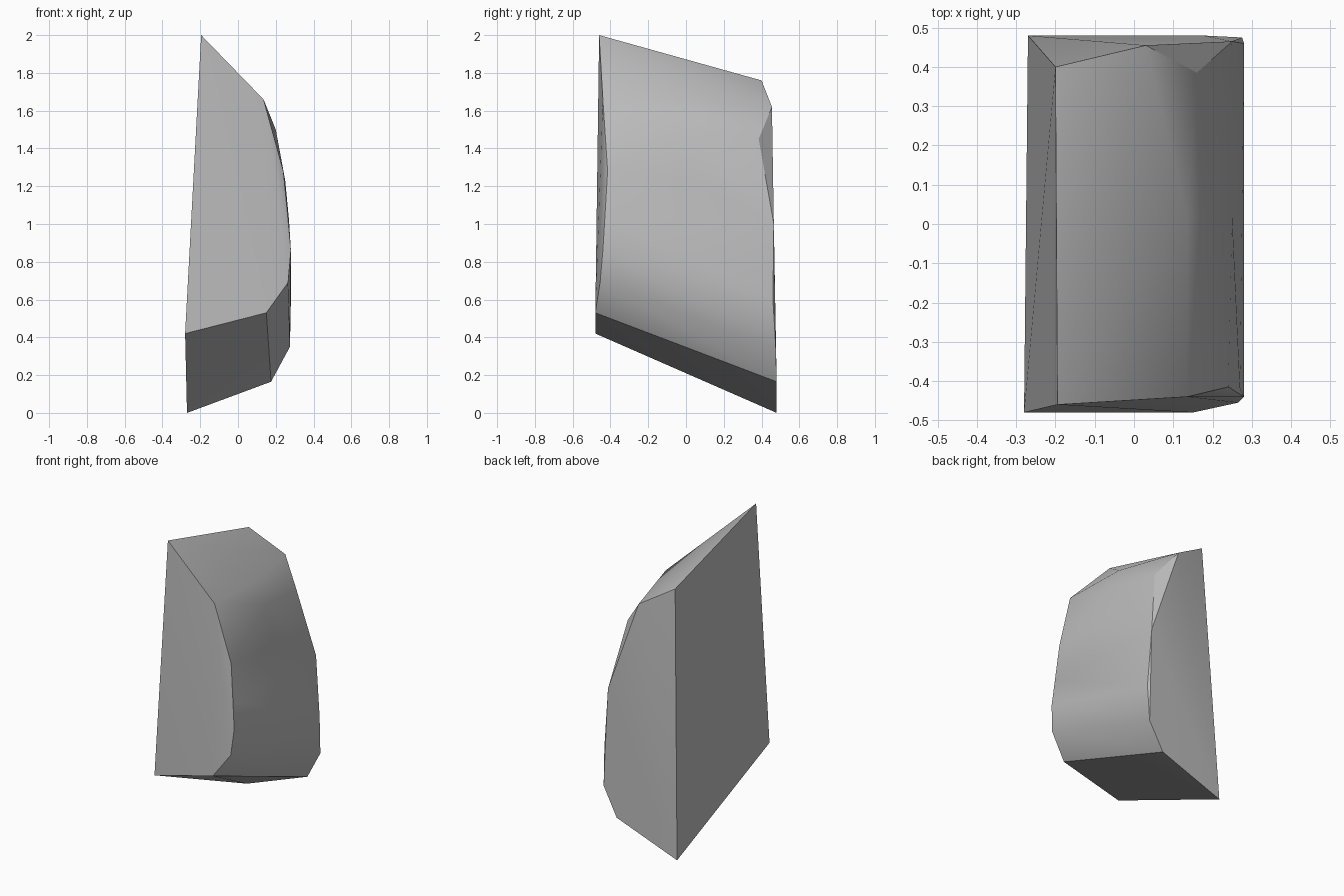
import bpy
import bmesh

cube = bpy.data.objects.get("Cube")
if cube:
    bpy.data.objects.remove(cube, do_unlink=True)

grey = bpy.data.materials.new("stone grey")
grey.use_nodes = True
color = (0.5, 0.5, 0.5, 1)
grey.diffuse_color = color
grey.node_tree.nodes["Principled BSDF"].inputs["Base Color"].default_value = color

# Curved cross-sections of the block: front end, middle, back end
front = [(-.28, -.48, .42), (-.195, -.46, 2), (.135, -.44, 1.66), (.24, -.415, 1.28),
         (.27, -.418, 1.02), (.28, -.44, .86), (.265, -.455, .69), (.15, -.48, .53)]
middle = [(.135, .02, 1.65), (.2, .02, 1.5), (.25, .02, 1.23), (.28, .02, .75)]
back = [(-.27, .48, 0), (-.2, .4, 1.76), (.03, .455, 1.62), (.16, .385, 1.45),
        (.25, .465, 1.0), (.28, .46, .6), (.275, .475, .35), (.175, .48, .165)]

# Wrap the sections in one faceted skin
bm = bmesh.new()
for p in front + middle + back:
    bm.verts.new(p)
hull = bmesh.ops.convex_hull(bm, input=bm.verts)
loose = [v for v in bm.verts if not v.link_faces]
bmesh.ops.delete(bm, geom=loose, context='VERTS')
bmesh.ops.dissolve_limit(bm, angle_limit=0.03, verts=bm.verts, edges=bm.edges)
bmesh.ops.recalc_face_normals(bm, faces=bm.faces)

mesh = bpy.data.meshes.new("stone_block")
bm.to_mesh(mesh)
bm.free()
mesh.materials.append(grey)
block = bpy.data.objects.new("stone_block", mesh)
bpy.context.collection.objects.link(block)

# Smooth the curved side, keep the cut edges sharp
bpy.context.view_layer.objects.active = block
block.select_set(True)
bpy.ops.object.shade_smooth_by_angle(angle=0.52)
